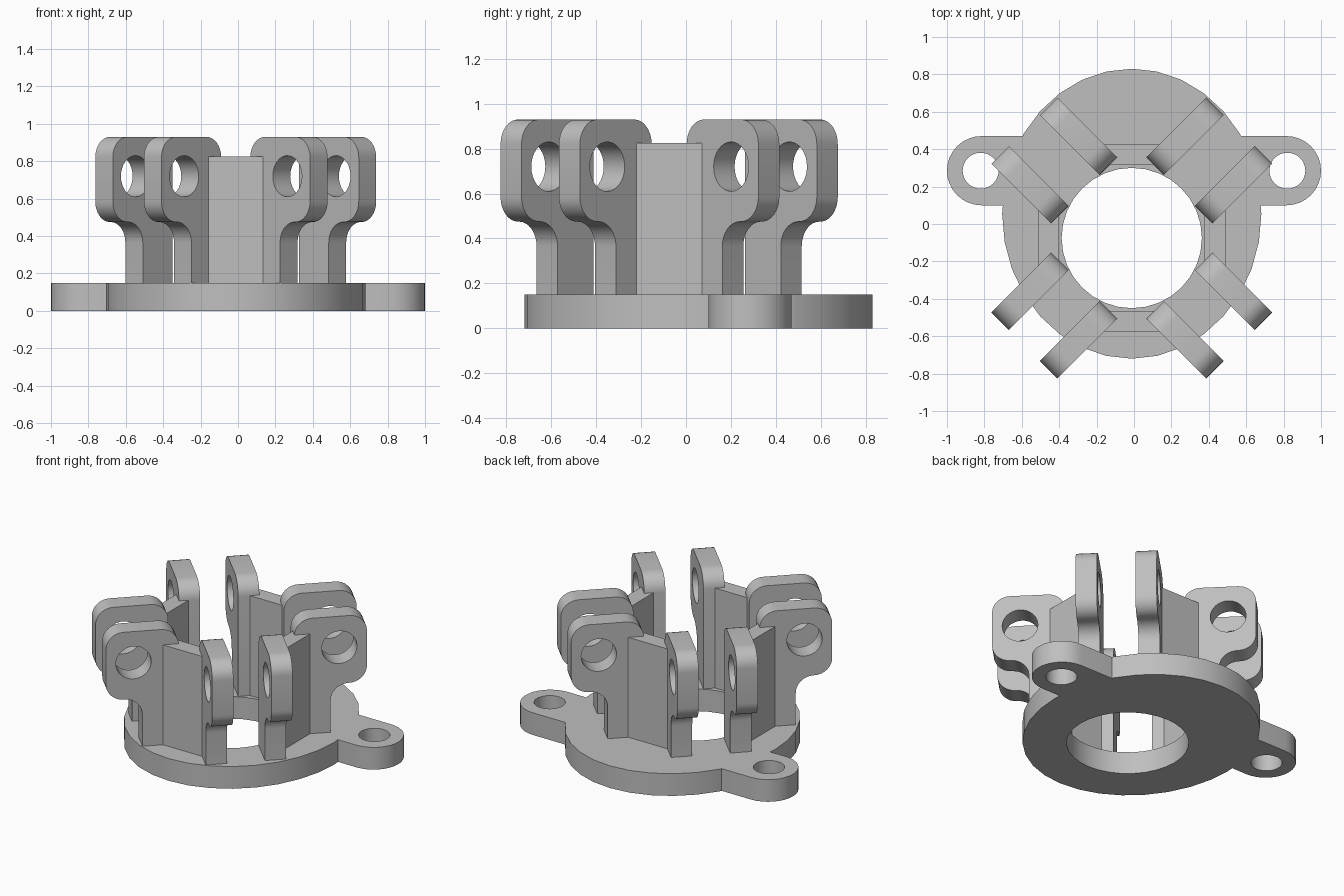
import bpy, bmesh
from math import sin, cos, pi
from mathutils import Matrix, Vector

if "Cube" in bpy.data.objects:
    bpy.data.objects.remove(bpy.data.objects["Cube"])

CX, CY = -0.012, -0.075      # axis of the bore and brackets
BASE_TOP = 0.15

grey = bpy.data.materials.new("plain grey")
grey.use_nodes = True
grey.diffuse_color = (0.52, 0.52, 0.52, 1)
grey.node_tree.nodes["Principled BSDF"].inputs["Base Color"].default_value = grey.diffuse_color


def arc(cx, cy, rx, ry, start, end, steps):
    """Points along an elliptical arc, angles in quarter turns."""
    angles = [(start + (end - start) * i / steps) * pi / 2 for i in range(steps + 1)]
    return [(cx + rx * cos(a), cy + ry * sin(a)) for a in angles]


def circle(cx, cy, rx, ry, sides):
    return arc(cx, cy, rx, ry, 0, 4, sides)[:-1]


def prism(name, outline, low, high, matrix=Matrix()):
    """Extrude a flat outline between two heights."""
    bm = bmesh.new()
    face = bm.faces.new([bm.verts.new((x, y, low)) for x, y in outline])
    top = bmesh.ops.extrude_face_region(bm, geom=[face])["geom"]
    bmesh.ops.translate(bm, vec=(0, 0, high - low),
                        verts=[v for v in top if isinstance(v, bmesh.types.BMVert)])
    bmesh.ops.transform(bm, matrix=matrix, verts=bm.verts)
    bmesh.ops.recalc_face_normals(bm, faces=bm.faces)
    mesh = bpy.data.meshes.new(name)
    bm.to_mesh(mesh)
    bm.free()
    mesh.materials.append(grey)
    obj = bpy.data.objects.new(name, mesh)
    bpy.context.collection.objects.link(obj)
    return obj


def select(obj):
    bpy.ops.object.select_all(action='DESELECT')
    obj.select_set(True)
    bpy.context.view_layer.objects.active = obj


def combine(obj, other, operation):
    """Apply a boolean and remove the helper."""
    select(obj)
    mod = obj.modifiers.new("combine", 'BOOLEAN')
    mod.operation, mod.solver, mod.object = operation, 'EXACT', other
    bpy.ops.object.modifier_apply(modifier=mod.name)
    bpy.data.objects.remove(other)


def smooth(obj):
    select(obj)
    bpy.ops.object.shade_smooth_by_angle(angle=0.6)


# Base flange: oval disc joined to a round-ended mounting bar
base = prism("base_flange", circle(CX, 0.055, 0.693, 0.775, 32), 0, BASE_TOP)
bar = arc(0.815, 0.285, 0.185, 0.185, -1, 1, 16) + arc(-0.815, 0.285, 0.185, 0.185, 1, 3, 16)
combine(base, prism("bar", bar, 0, BASE_TOP), 'UNION')

# Centre bore and the two bolt holes
combine(base, prism("bore", circle(CX, CY, 0.375, 0.375, 32), -1, 1), 'DIFFERENCE')
for x in (-0.82, 0.82):
    combine(base, prism("bolt", circle(x, 0.285, 0.096, 0.096, 32), -1, 1), 'DIFFERENCE')
smooth(base)

# Lug plate profile: radius from the axis against height
INNER, OUTER, STEM, TOP, R = 0.36, 0.812, 0.585, 0.93, 0.11
profile = [(INNER, 0.12), (STEM, 0.12)]
profile += arc(STEM + R, 0.365, R, R, 2, 1, 8)
profile += arc(OUTER - R, 0.475 + R, R, R, -1, 0, 8)
profile += arc(OUTER - R, TOP - R, R, R, 0, 1, 8)
profile += arc(INNER + R, TOP - R, R, R, 1, 2, 8)
clean = [p for i, p in enumerate(profile)
         if (Vector(p) - Vector(profile[i - 1])).length > 0.008]
upright = Matrix.Rotation(pi / 2, 4, 'X')
plate = prism("lug_plate", clean, -0.066, 0.066, upright)
pin = prism("pin", circle(0.64, 0.72, 0.11, 0.11, 32), -1, 1, upright)
combine(plate, pin, 'DIFFERENCE')
smooth(plate)
plate_mesh = plate.data
bpy.data.objects.remove(plate)

# Four pairs of lugs on the diagonals, with a wall between neighbouring pairs
axis = Matrix.Translation((CX, CY, 0))
wall_outline = [(0.39, -0.152), (0.5, -0.152), (0.5, 0.152), (0.39, 0.152)]
corners = ("back_left", "back_right", "front_right", "front_left")
sides = ("left", "back", "right", "front")
for i in range(4):
    for offset, label in ((-0.184, "a"), (0.184, "b")):
        lug = bpy.data.objects.new(f"{corners[i]}_lug_{label}", plate_mesh)
        bpy.context.collection.objects.link(lug)
        lug.matrix_world = (axis @ Matrix.Rotation((i + 0.5) * pi / 2, 4, 'Z')
                            @ Matrix.Translation((0, offset, 0)))
    wall = prism(f"{sides[i]}_wall", wall_outline, 0.12, 0.825)
    wall.matrix_world = axis @ Matrix.Rotation(i * pi / 2, 4, 'Z')
